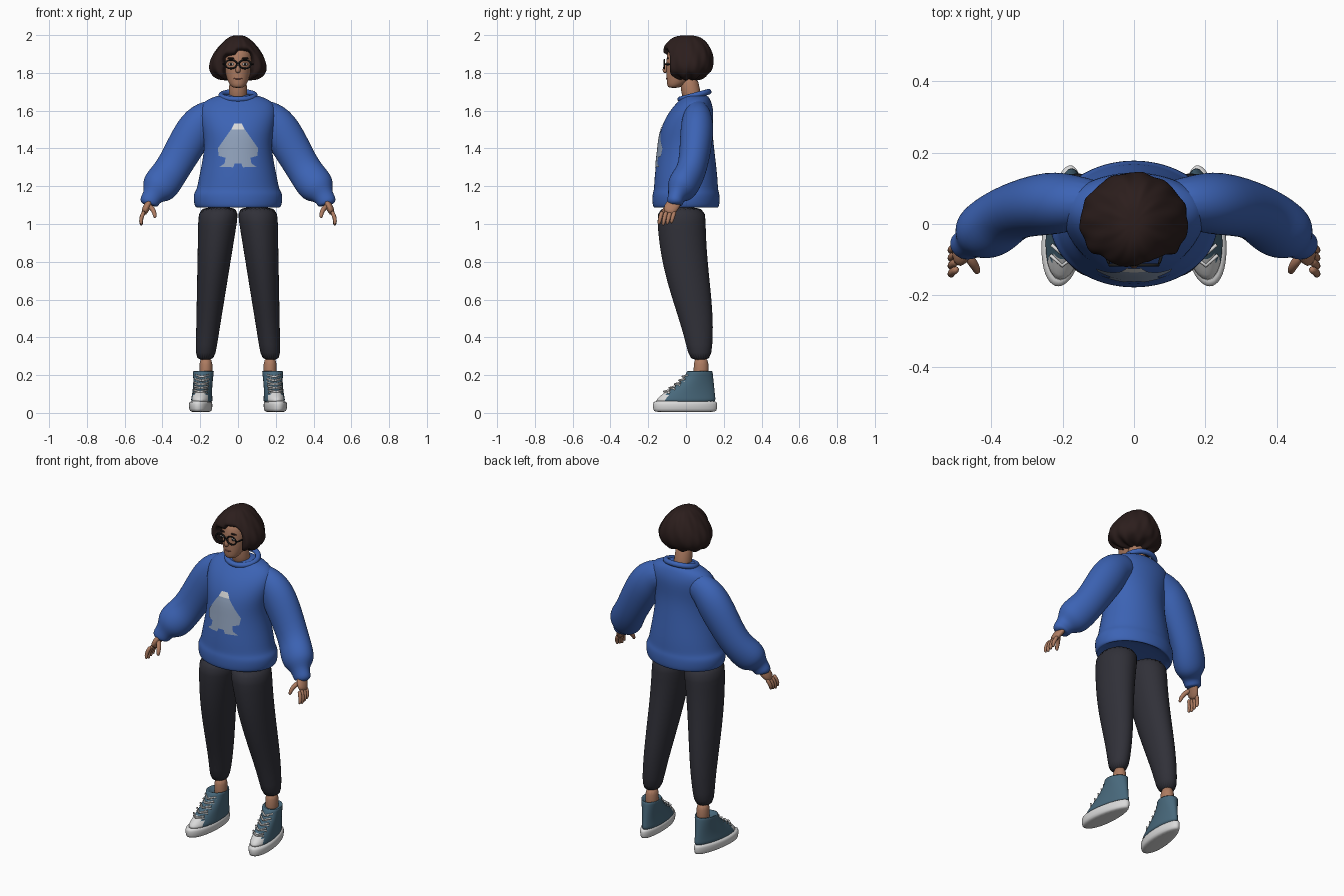
import bpy, bmesh
from math import sin, cos, pi
from mathutils import Vector, Matrix

default_cube = bpy.data.objects.get("Cube")
if default_cube:
    bpy.data.objects.remove(default_cube)


def material(name, red, green, blue):
    mat = bpy.data.materials.new(name)
    mat.use_nodes = True
    mat.diffuse_color = (red, green, blue, 1)
    shader = mat.node_tree.nodes["Principled BSDF"]
    shader.inputs["Base Color"].default_value = mat.diffuse_color
    return mat


BLUE = material("sweater blue", .045, .125, .46)
CHARCOAL = material("trouser charcoal", .03, .03, .04)
SKIN = material("skin", .42, .2, .12)
HAIR = material("dark brown hair", .025, .013, .012)
WHITE = material("off white", .7, .7, .7)
TEAL = material("canvas teal", .065, .14, .2)
PRINT = material("pale print", .28, .36, .5)
BLACK = material("frame black", .01, .01, .01)
LIPS = material("lips", .3, .11, .08)


def finish(name, mesh_data, materials, mirror=False, subsurf=0):
    bmesh.ops.recalc_face_normals(mesh_data, faces=mesh_data.faces)
    for face in mesh_data.faces:
        face.smooth = True
    mesh = bpy.data.meshes.new(name)
    mesh_data.to_mesh(mesh)
    mesh_data.free()
    for mat in materials:
        mesh.materials.append(mat)
    part = bpy.data.objects.new(name, mesh)
    bpy.context.collection.objects.link(part)
    if mirror:
        part.modifiers.new("Mirror", 'MIRROR').use_mirror_merge = False
    if subsurf:
        smooth = part.modifiers.new("Smooth", 'SUBSURF')
        smooth.levels = smooth.render_levels = subsurf
    return part


def skin(name, loops, materials, closed=False, paint=None, mirror=False, subsurf=1):
    """Bridge matching loops of points and cap the ends of an open run."""
    bm = bmesh.new()
    loops = [[bm.verts.new(point) for point in loop] for loop in loops]
    following = loops[1:] + loops[:1] if closed else loops[1:]
    for low, high in zip(loops, following):
        for k in range(len(low)):
            bm.faces.new((low[k - 1], low[k], high[k], high[k - 1]))
    if not closed:
        bm.faces.new(loops[0])
        bm.faces.new(loops[-1])
    if paint:
        for face in bm.faces:
            face.material_index = paint(face.calc_center_median())
    return finish(name, bm, materials, mirror, subsurf)


def angles(count):
    return [2 * pi * k / count for k in range(count)]


def stack(name, rings, materials, segments=24, taper=0, warp=None, **options):
    """Level ellipses, each given as centre x, y, z and its two radii."""
    loops = []
    for x, y, z, wide, deep in rings:
        loop = [Vector((x + wide * cos(a) * (1 - taper * sin(a)), y + deep * sin(a), z))
                for a in angles(segments)]
        loops.append([warp(p, a) for p, a in zip(loop, angles(segments))] if warp else loop)
    return skin(name, loops, materials, **options)


def tube(name, path, radii, mat, segments=8, squash=1, side=(0, 1, 0), closed=False, **options):
    """Ellipses across a path; one radius for all or one per point."""
    path = [Vector(point) for point in path]
    if not isinstance(radii, tuple):
        radii = (radii,) * len(path)
    last = len(path) - 1
    loops = []
    for i, (centre, radius) in enumerate(zip(path, radii)):
        before = path[i - 1] if closed or i else centre
        after = path[(i + 1) % len(path)] if closed or i < last else centre
        across = (after - before).cross(Vector(side)).normalized()
        other = across.cross(after - before).normalized() * squash
        loops.append([centre + radius * (across * cos(a) + other * sin(a)) for a in angles(segments)])
    return skin(name, loops, [mat], closed=closed, **options)


def ball(name, centre, size, mat, **options):
    bm = bmesh.new()
    placement = Matrix.Translation(centre) @ Matrix.Diagonal((*size, 1))
    bmesh.ops.create_uvsphere(bm, u_segments=16, v_segments=10, radius=1, matrix=placement)
    return finish(name, bm, [mat], **options)


# Sweater body with a gathered hem
torso = stack("sweater_body", [
    (0, 0, 1.11, .2, .15), (0, 0, 1.08, .22, .17), (0, 0, 1.1, .235, .18),
    (0, 0, 1.16, .24, .18), (0, 0, 1.18, .22, .17), (0, 0, 1.24, .21, .17),
    (0, 0, 1.4, .175, .15), (0, 0, 1.5, .19, .14), (0, .03, 1.6, .21, .12),
    (0, .05, 1.66, .18, .08), (0, .05, 1.69, .07, .06)], [BLUE], subsurf=2)

# Puffed sleeves ending in ribbed cuffs
tube("sleeves", [
    (.07, .06, 1.6), (.17, .06, 1.57), (.23, .06, 1.5), (.34, .04, 1.3), (.39, 0, 1.23),
    (.43, -.03, 1.18), (.45, -.05, 1.15), (.475, -.06, 1.11), (.475, -.06, 1.1)],
    (.07, .09, .11, .09, .1, .095, .05, .055, .03), BLUE, segments=20, squash=.85,
    mirror=True, subsurf=2)
tube("collar", [(.09 * cos(a), .045 + .075 * sin(a), 1.68 + .02 * sin(a)) for a in angles(32)],
     .017, BLUE, closed=True, side=(0, 0, 1))

# Chest print: a plain silhouette laid over the knit
bm = bmesh.new()
print_rows = [(1.53, .02), (1.5, .035), (1.48, .05), (1.4, .105), (1.36, .1),
              (1.35, .065), (1.32, .07), (1.3, .1)]
columns = range(-4, 5)
grid = [[bm.verts.new((half * c / 4, -1, z)) for c in columns] for z, half in print_rows]
for upper, lower in zip(grid, grid[1:]):
    for c in range(8):
        if lower is grid[-1] and c in (3, 4):
            continue
        face = bm.faces.new((upper[c], upper[c + 1], lower[c + 1], lower[c]))
        face.material_index = int(upper is grid[0])
chest_print = finish("chest_print", bm, [PRINT, WHITE], subsurf=3)
chest_print.modifiers["Smooth"].subdivision_type = 'SIMPLE'
lay_on = chest_print.modifiers.new("Lay on", 'SHRINKWRAP')
lay_on.target = torso
lay_on.wrap_method = 'PROJECT'
lay_on.use_project_y = True
lay_on.wrap_mode = 'ABOVE_SURFACE'
lay_on.offset = .004

# Trousers narrow and swing back towards the ankle
legs = []
for step in range(10):
    t = step / 9
    legs.append((.1 + .075 * t, .025 - .05 * cos(pi * t ** 1.2), 1.1 - .83 * t,
                 .11 - .06 * t, .13 - .075 * t + .02 * sin(pi * t)))
stack("trouser_legs", legs, [CHARCOAL], mirror=True)
stack("ankles", [(.17, .08, z, .035, .04) for z in (.3, .22, .15)], [SKIN], mirror=True)


# High-top shoes, toes turned slightly outward
def toe_out(point, angle=0):
    x, y, z = point
    return Vector((x - .1 * y, y, z))


def instep(t):
    """Front edge of the shoe, from toe up to the ankle opening."""
    return .005 - .0875 * (1 + cos(pi * t ** .85))


uppers = []
for step in range(9):
    t = step / 8
    heel = .16 - .02 * t
    uppers.append((.19, (heel + instep(t)) / 2, .05 + .18 * t, .057 - .007 * sin(pi * t),
                   (heel - instep(t)) / 2))
uppers.append((.19, .08, .2, .035, .04))
stack("shoe_uppers", uppers, [TEAL, WHITE], taper=.12, warp=toe_out, mirror=True,
      paint=lambda centre: int(centre.y < -.1))
stack("shoe_soles", [(.195, -.005, z, .06 - inset, .172 - inset) for z, inset in
                     ((.004, .02), (.008, .003), (.035, 0), (.06, 0), (.064, .02))],
      [WHITE], taper=.15, warp=toe_out, mirror=True)
for step in range(5):
    t = .35 + .11 * step
    for slope in (-1, 1):
        lace = [(.19 + s * .036, instep(t) - .01 + .03 * abs(s), .05 + .18 * t + .008 * s * slope)
                for s in (-1, 0, 1)]
        tube("shoe_lace", [toe_out(point) for point in lace], .005, WHITE, mirror=True, subsurf=0)

# Hands: a flat palm, four hanging fingers and a thumb
tube("palms", [(.455, -.05, 1.15), (.47, -.06, 1.11), (.485, -.08, 1.09), (.5, -.095, 1.05)],
     (.018, .019, .021, .016), SKIN, segments=16, squash=1.9, mirror=True)
for finger in range(4):
    y = -.125 + .022 * finger
    tip = .99 + .006 * abs(finger - 1)
    tube("finger", [(.495, y, 1.07), (.51, y - .01, 1.04), (.515, y - .015, tip + .02), (.51, y - .02, tip)],
         (.012, .012, .011, .008), SKIN, mirror=True)
tube("thumbs", [(.475, -.08, 1.1), (.45, -.11, 1.08), (.44, -.13, 1.05), (.44, -.135, 1.03)],
     (.015, .015, .012, .008), SKIN, mirror=True)

# Neck, head and face
stack("neck", [(0, .04, 1.63, .055, .055), (0, .025, 1.7, .048, .05), (0, .01, 1.8, .046, .05)], [SKIN])
stack("head", [(0, -.065, 1.72, .025, .025), (0, -.06, 1.73, .04, .04), (0, -.035, 1.76, .057, .068),
               (0, -.015, 1.82, .073, .09), (0, -.005, 1.9, .08, .1), (0, 0, 1.95, .07, .08)], [SKIN])
tube("nose", [(0, -.095, 1.86), (0, -.105, 1.84), (0, -.115, 1.815), (0, -.105, 1.8)],
     (.008, .01, .016, .012), SKIN, side=(1, 0, 0))
EYE_X, EYE_Z, LENS_Y = .037, 1.846, -.115
ball("mouth", (0, -.095, 1.77), (.024, .01, .006), LIPS)
ball("eyes", (EYE_X, -.095, EYE_Z), (.015, .008, .007), WHITE, mirror=True)
ball("pupils", (EYE_X, -.101, EYE_Z), (.006, .005, .006), BLACK, mirror=True)
tube("eyebrows", [(EYE_X + dx, -.1 + abs(dx) / 3, EYE_Z + .034 - abs(dx) / 4) for dx in (-.02, 0, .02)],
     .005, HAIR, mirror=True)

# Round glasses
tube("glasses_rims", [(EYE_X + .031 * cos(a), LENS_Y, EYE_Z + .023 * sin(a)) for a in angles(24)],
     .005, BLACK, closed=True, mirror=True)
tube("glasses_bridge", [(x, LENS_Y, EYE_Z + .005) for x in (-.01, 0, .01)], .005, BLACK)
tube("glasses_arms", [(.068, LENS_Y, EYE_Z), (.08, -.09, EYE_Z), (.083, .01, EYE_Z)],
     .005, BLACK, side=(0, 0, 1), mirror=True)


# Wavy bob, pushed back around the face under a slanted fringe
def part_hair(point, angle):
    wave = 1 + .02 * sin(11 * angle + 26 * point.z) + .012 * sin(19 * angle - 30 * point.z)
    x, y, z = point.x * wave, point.y * wave, point.z
    if z < 1.8:
        z += .008 * sin(9 * angle)
    if y < 0 and z < 1.9 + x / 4:
        y = -.02 if abs(x) < .07 else max(y, -.085)
    return Vector((x, y, z))


bob = []
for step in range(14):
    a = .15 + .21 * step
    swell = .14 * sin(a) ** .7
    bob.append((0, .005, 1.88 + .12 * cos(a), swell * (1 - .4 * cos(a)), swell * (1 - .1 * cos(a))))
stack("hair", bob, [HAIR], segments=64, warp=part_hair)
